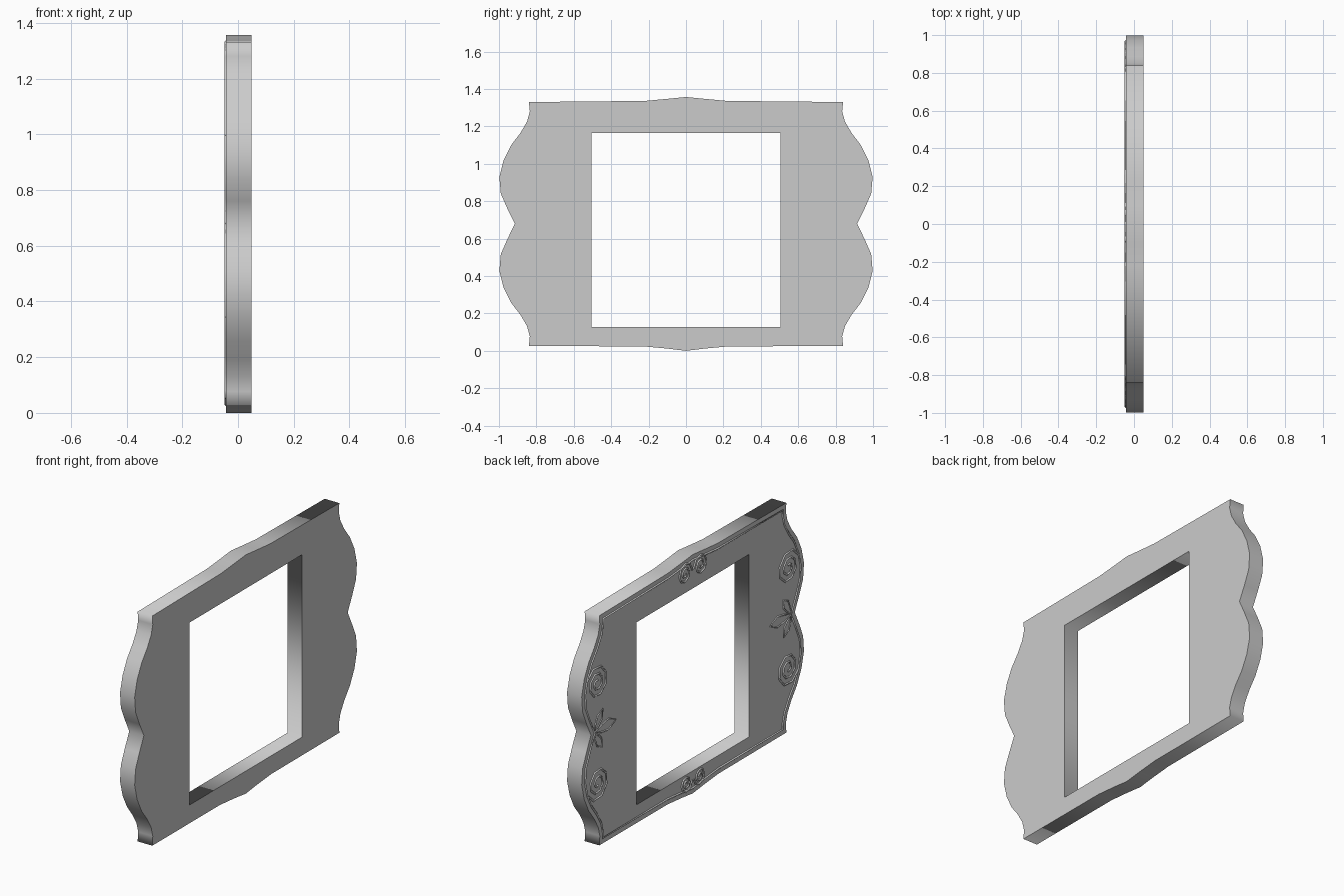
import bpy
from math import sin, cos, pi, radians
from mathutils import Vector

if "Cube" in bpy.data.objects:
    bpy.data.objects.remove(bpy.data.objects["Cube"])

MID = 0.68           # mirror height of the frame
FACE_X = -0.043      # carved face


def curve_object(name, loops, x, closed, extrude=0.0, bevel=0.0):
    """Poly curves drawn in (y, z), converted to a mesh."""
    cu = bpy.data.curves.new(name, 'CURVE')
    cu.dimensions = '2D' if extrude else '3D'
    cu.fill_mode = 'BOTH' if extrude else 'FULL'
    cu.extrude, cu.bevel_depth, cu.bevel_resolution = extrude, bevel, 0
    cu.use_fill_caps = not extrude
    for pts in loops:
        sp = cu.splines.new('POLY')
        sp.points.add(len(pts) - 1)
        for p, q in zip(sp.points, pts):
            p.co = (q[0], q[1], 0, 1)
        sp.use_cyclic_u = closed
    ob = bpy.data.objects.new(name, cu)
    bpy.context.collection.objects.link(ob)
    ob.rotation_euler = (radians(90), 0, radians(90))
    ob.location.x = x
    bpy.ops.object.select_all(action='DESELECT')
    ob.select_set(True)
    bpy.context.view_layer.objects.active = ob
    bpy.ops.object.convert(target='MESH')
    return ob


def inset(pts, d):
    """Mitred inward offset of a clockwise loop."""
    out = []
    for i, p in enumerate(pts):
        p = Vector(p)
        a = (p - Vector(pts[i - 1])).normalized()
        b = (Vector(pts[(i + 1) % len(pts)]) - p).normalized()
        na, nb = Vector((a.y, -a.x)), Vector((b.y, -b.x))
        out.append(p + (na + nb) * (d / (1 + na.dot(nb))))
    return out


def spiral(cy, cz, r0, turns, side, flip=1, start=pi):
    n = int(turns * 8)
    pts = []
    for i in range(n + 1):
        r = r0 * (1 - 0.85 * i / n)
        a = start + i * pi / 4
        pts.append((side * (cy + r * cos(a)), cz + flip * r * sin(a)))
    return pts


def leaf(base, tip, width, side):
    b, t = Vector(base), Vector(tip)
    n = Vector((b.y - t.y, t.x - b.x)).normalized() * width
    pts = [b, b.lerp(t, .35) + n * .7, b.lerp(t, .65) + n, t,
           b.lerp(t, .65) - n, b.lerp(t, .35) - n * .7]
    return [(side * p.x, p.y) for p in pts]


# outer silhouette, right half clockwise from the top point
upper = [(.835, 1.28), (.85, 1.225), (.885, 1.165), (.935, 1.10), (.975, 1.02),
         (.998, .93), (.99, .84), (.955, .76)]
right = ([(.1, 1.347), (.22, 1.336), (.84, 1.33)] + upper + [(.915, MID)]
         + [(y, 2 * MID - z - .003) for y, z in reversed(upper)]
         + [(.84, .025), (.23, .024), (.1, .012)])
outline = ([(0, 1.357)] + right + [(0, 0)]
           + [(-y, z) for y, z in reversed(right)])
opening = [(-.505, .128), (.505, .128), (.505, 1.165), (-.505, 1.165)]

# plate with rectangular opening
curve_object("frame_plate", [outline, opening], .003, True, extrude=.046)

# raised line following the edge
curve_object("border_ridge", [inset(outline, .03)], FACE_X, True, bevel=.006)

# scrolls on the sides and at top and bottom centre
scrolls, leaves = [], []
for s in (1, -1):
    scrolls += [spiral(.86, .955, .10, 2.25, s, 1, pi / 8),
                spiral(.855, .385, .10, 2.25, s, -1, pi / 8),
                spiral(.07, 1.273, .065, 2, s, -1),
                spiral(.06, .078, .052, 2, s, 1)]
    # three leaf sprig between the side scrolls
    node = (.885, MID)
    leaves += [leaf(node, (.81, .79), .025, s),
               leaf(node, (.69, .685), .03, s),
               leaf(node, (.815, .575), .025, s)]
curve_object("scrolls", scrolls, FACE_X, False, bevel=.006)
curve_object("leaf_sprigs", leaves, FACE_X, True, bevel=.005)
